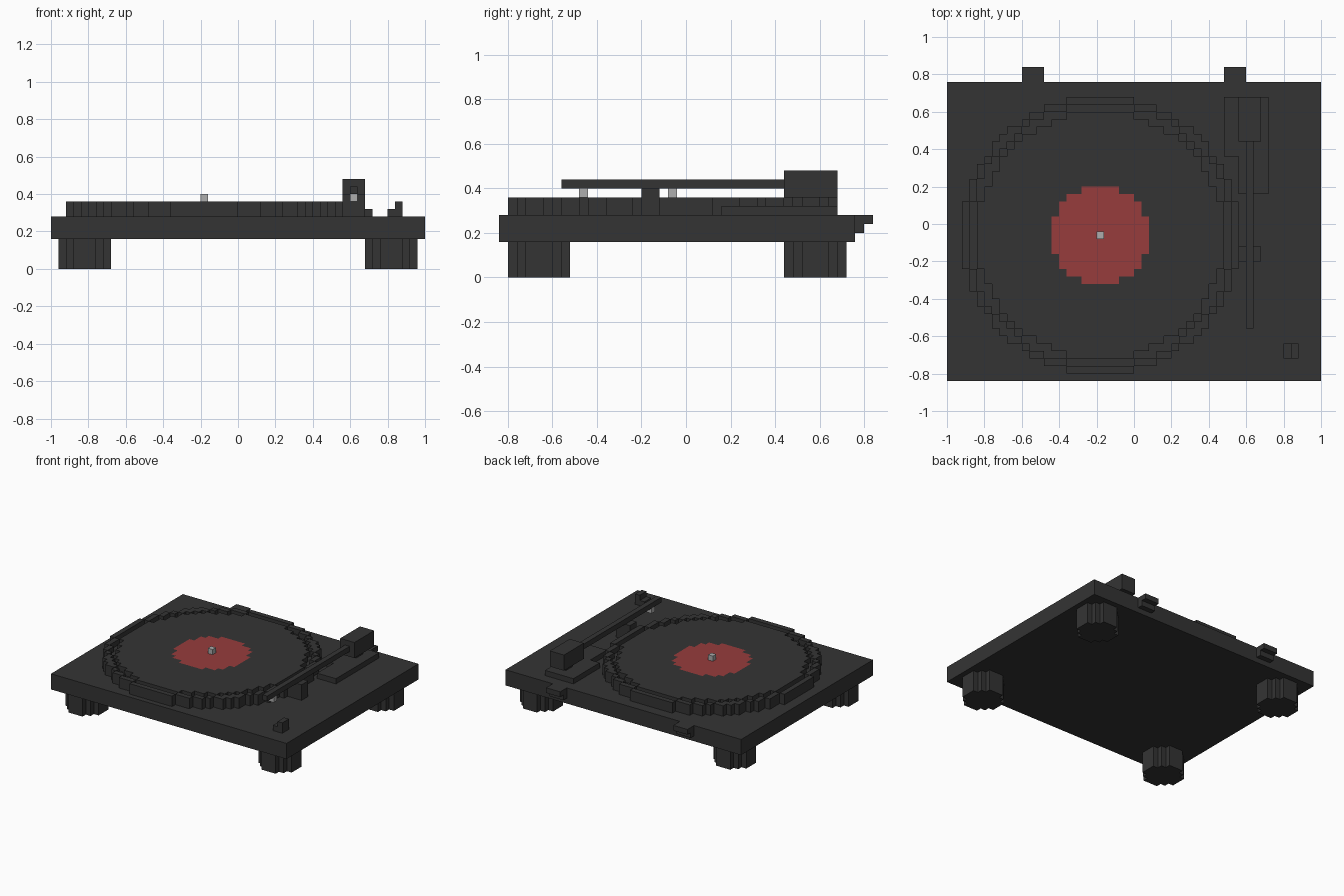
import bpy, bmesh

if "Cube" in bpy.data.objects:
    bpy.data.objects.remove(bpy.data.objects["Cube"])

V = 0.04  # size of one block


def material(name, rgb):
    m = bpy.data.materials.new(name)
    m.diffuse_color = (*rgb, 1)
    m.use_nodes = True
    m.node_tree.nodes["Principled BSDF"].inputs["Base Color"].default_value = m.diffuse_color
    return m


DARK = material("charcoal", (0.034, 0.034, 0.034))
RED = material("label red", (0.31, 0.045, 0.045))
GREY = material("metal grey", (0.42, 0.42, 0.42))


def finish(name, bm, *mats):
    bmesh.ops.recalc_face_normals(bm, faces=bm.faces)
    me = bpy.data.meshes.new(name)
    bm.to_mesh(me)
    bm.free()
    for m in mats:
        me.materials.append(m)
    ob = bpy.data.objects.new(name, me)
    bpy.context.collection.objects.link(ob)
    return ob


def box(name, x, y, z, mat=DARK):
    """Box from (min, max) ranges."""
    bm = bmesh.new()
    bmesh.ops.create_cube(bm, size=1)
    for v in bm.verts:
        v.co = [lo + (c + 0.5) * (hi - lo) for c, (lo, hi) in zip(v.co, (x, y, z))]
    return finish(name, bm, mat)


def disc(name, cx, cy, d, z, hole=0, label=0):
    """Stepped disc d blocks wide, with an optional hole or red label on top."""
    bm = bmesh.new()
    h = d // 2
    for i in range(-h, h + 1):
        for j in range(-h, h + 1):
            r2 = i * i + j * j
            if (hole / 2) ** 2 < r2 <= (d / 2) ** 2 or (not hole and r2 == 0):
                f = bm.faces.new([bm.verts.new((cx + (i + a) * V, cy + (j + b) * V, z[0]))
                                  for a, b in ((-.5, -.5), (.5, -.5), (.5, .5), (-.5, .5))])
    bmesh.ops.remove_doubles(bm, verts=bm.verts, dist=0.001)
    bottom = bm.faces[:]
    ext = bmesh.ops.extrude_face_region(bm, geom=bottom, use_keep_orig=True)["geom"]
    bmesh.ops.translate(bm, verts=[g for g in ext if isinstance(g, bmesh.types.BMVert)],
                        vec=(0, 0, z[1] - z[0]))
    bmesh.ops.recalc_face_normals(bm, faces=bm.faces)
    for f in bm.faces:
        c = f.calc_center_median()
        if f.normal.z > 0.5 and (c.x - cx) ** 2 + (c.y - cy) ** 2 < (label / 2 * V) ** 2:
            f.material_index = 1
    # merge the flat regions into clean faces
    bmesh.ops.dissolve_limit(bm, angle_limit=0.01, verts=bm.verts, edges=bm.edges,
                             delimit={'MATERIAL'})
    return finish(name, bm, DARK, RED) if label else finish(name, bm, DARK)


# plinth and feet
box("plinth", (-1, 1), (-.84, .76), (.16, .28))
for side, sx in (("left", -1), ("right", 1)):
    for end, y in (("front", -.66), ("back", .58)):
        disc(f"{end}_{side}_foot", sx * .82, y, 7, (0, .16))

# lid hinges, stepped on the underside
for side, x in (("left", (-.60, -.48)), ("right", (.48, .60))):
    box(side + "_hinge_top", x, (.76, .84), (.24, .28))
    box(side + "_hinge_step", x, (.76, .80), (.20, .24))

# platter, raised rim, record with label, spindle
PX, PY = -.18, -.06
disc("platter", PX, PY, 37, (.28, .32))
disc("platter_rim", PX, PY, 37, (.32, .36), hole=35)
disc("record", PX, PY, 33, (.32, .36), label=13)
box("spindle", (-.20, -.16), (-.08, -.04), (.36, .40), GREY)

# tonearm assembly
box("tonearm_plate_back", (.48, .72), (.36, .68), (.28, .32))
box("tonearm_plate_front", (.56, .72), (.16, .36), (.28, .32))
box("tonearm_pivot", (.60, .64), (.52, .60), (.32, .36))
box("counterweight", (.56, .68), (.44, .68), (.36, .48))
box("tonearm", (.60, .64), (-.56, .44), (.40, .44))
box("tonearm_rest", (.56, .68), (-.20, -.12), (.28, .40))
box("cartridge", (.60, .64), (-.48, -.44), (.36, .40), GREY)

# power switch
box("switch_low", (.80, .84), (-.72, -.64), (.28, .32))
box("switch_high", (.84, .88), (-.72, -.64), (.28, .36))
